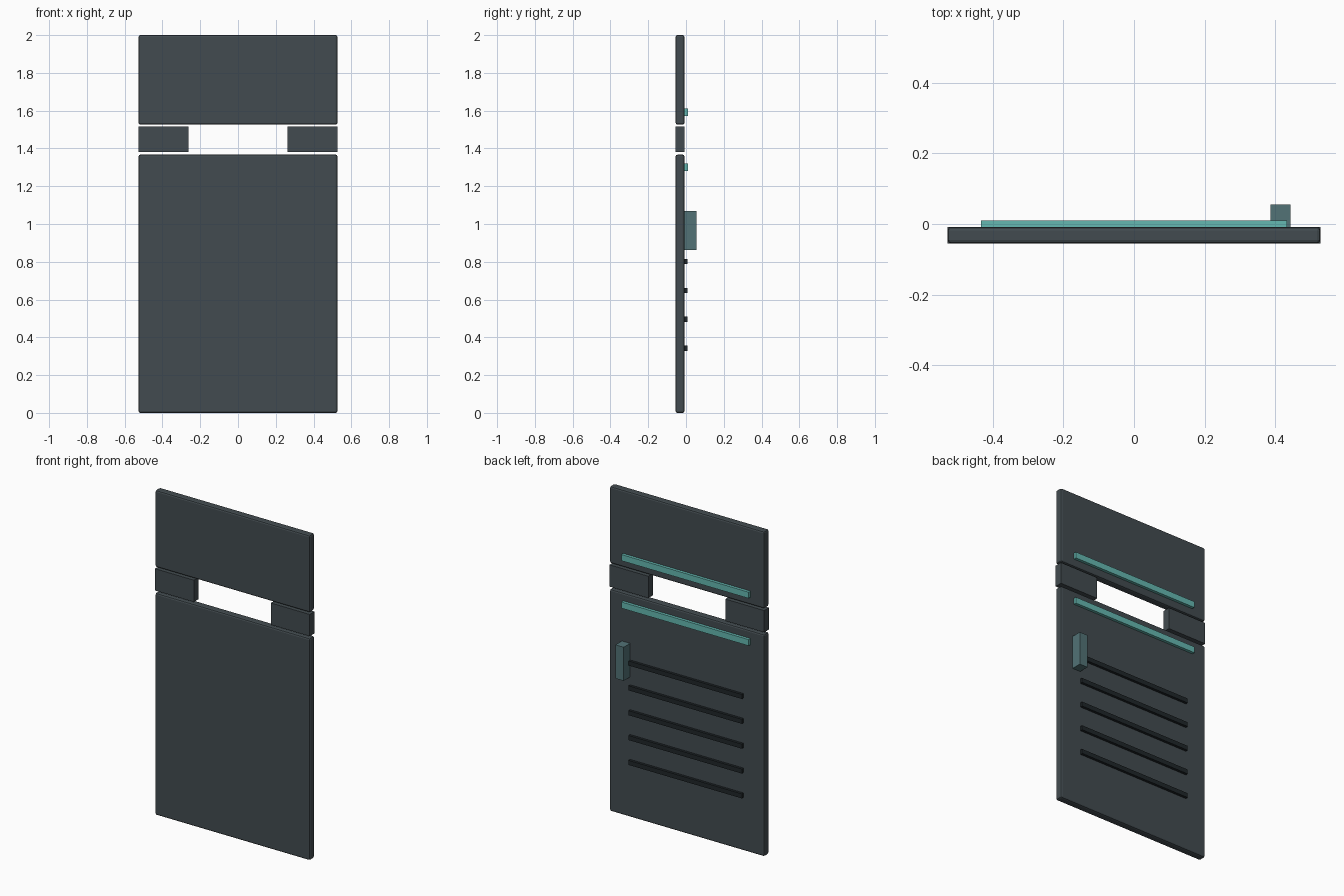
import bpy

# Remove the default cube
cube = bpy.data.objects.get("Cube")
if cube:
    bpy.data.objects.remove(cube, do_unlink=True)


def material(name, rgb):
    mat = bpy.data.materials.new(name)
    mat.use_nodes = True
    color = (*rgb, 1.0)
    mat.diffuse_color = color
    mat.node_tree.nodes["Principled BSDF"].inputs["Base Color"].default_value = color
    return mat


slate = material("slate grey", (0.055, 0.071, 0.080))
charcoal = material("charcoal", (0.014, 0.019, 0.022))
teal = material("light teal", (0.13, 0.48, 0.44))
steel = material("blue grey", (0.085, 0.17, 0.18))


def box(name, x, y, z, mat, bevel=0.0):
    """Box from (min, max) ranges on each axis, with optional rounded edges."""
    ranges = (x, y, z)
    bpy.ops.mesh.primitive_cube_add(size=1, location=[(a + b) / 2 for a, b in ranges])
    obj = bpy.context.object
    obj.name = name
    obj.scale = [b - a for a, b in ranges]
    bpy.ops.object.transform_apply(location=False, rotation=False, scale=True)
    obj.data.materials.append(mat)
    if bevel:
        mod = obj.modifiers.new("edge_bevel", "BEVEL")
        mod.width = bevel
        mod.segments = 2
    return obj


HALF = 0.527
SLAB = (-0.055, -0.008)

# Door slabs above and below the window opening
box("lower_panel", (-HALF, HALF), SLAB, (0, 1.367), slate, 0.01)
box("upper_panel", (-HALF, HALF), SLAB, (1.526, 2.0), slate, 0.01)

# Blocks on both sides of the window
for side, x in (("right", (-HALF, -0.262)), ("left", (0.262, HALF))):
    box(side + "_window_block", x, SLAB, (1.382, 1.516), slate)

# Trim strips above and below the window
for name, z in (("lower", 1.30), ("upper", 1.592)):
    box(name + "_trim_strip", (-0.433, 0.433), (-0.012, 0.010),
        (z - 0.019, z + 0.019), teal)

# Vent slats on the back
for i in range(5):
    z = 0.342 + i * 0.153
    box(f"vent_slat_{i + 1}", (-0.386, 0.386), (-0.012, 0.008),
        (z - 0.014, z + 0.014), charcoal)

# Door handle
box("door_handle", (0.386, 0.442), (-0.012, 0.055), (0.863, 1.07), steel)
